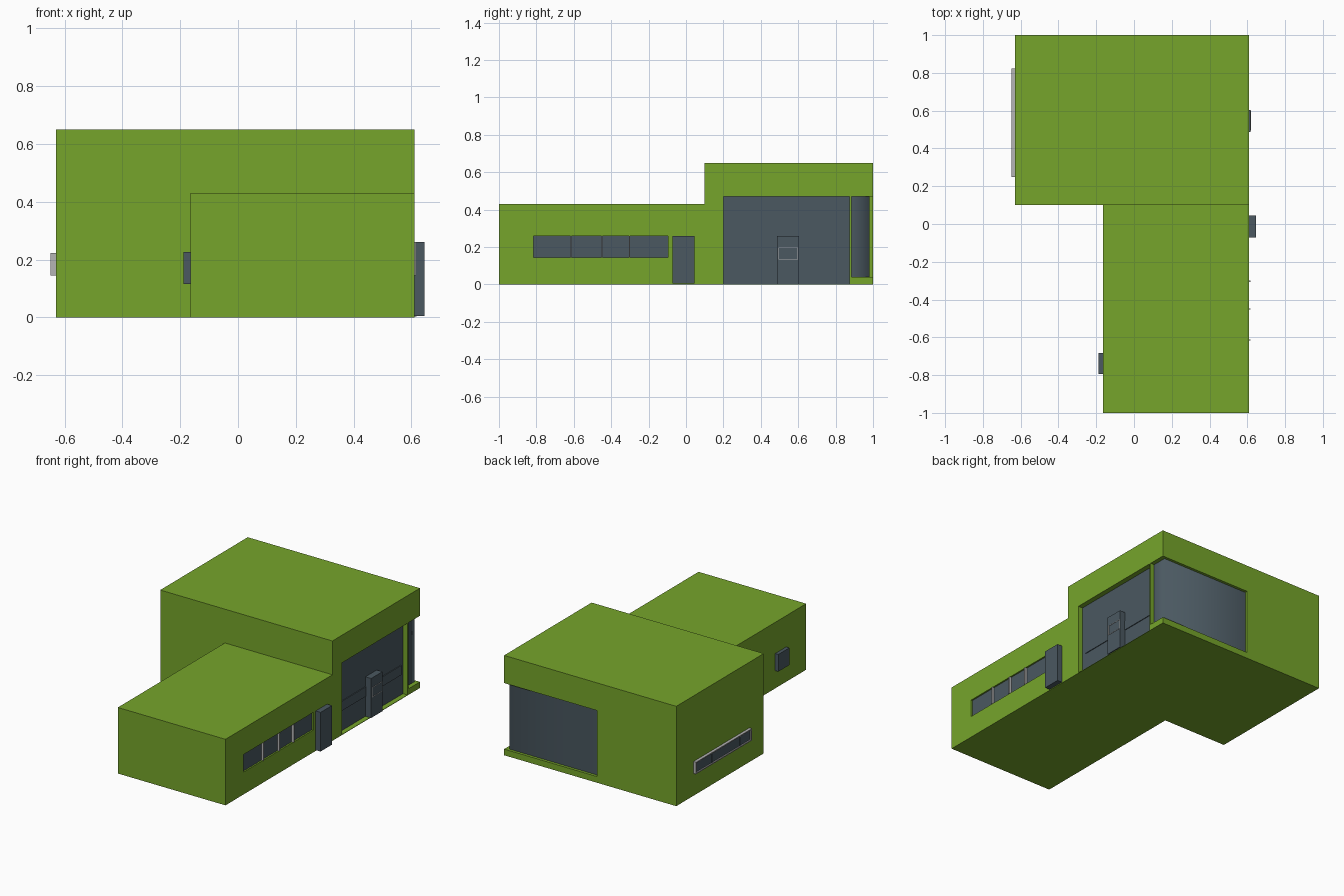
import bpy, bmesh

if "Cube" in bpy.data.objects:
    bpy.data.objects.remove(bpy.data.objects["Cube"])


def material(name, rgb):
    m = bpy.data.materials.new(name)
    m.diffuse_color = (*rgb, 1)
    m.use_nodes = True
    m.node_tree.nodes["Principled BSDF"].inputs["Base Color"].default_value = m.diffuse_color
    return m


GREEN = material("green_wall", (0.182, 0.376, 0.024))
DARK = material("dark_glazing", (0.069, 0.098, 0.119))
LIGHT = material("light_frame", (0.46, 0.46, 0.46))


def prism(name, outline, z, mat):
    """Extrude a counter-clockwise xy outline between two heights."""
    bm = bmesh.new()
    base = bm.faces.new([bm.verts.new((x, y, z[0])) for x, y in outline])
    ext = bmesh.ops.extrude_face_region(bm, geom=[base], use_keep_orig=True)
    top = [v for v in ext["geom"] if isinstance(v, bmesh.types.BMVert)]
    bmesh.ops.translate(bm, verts=top, vec=(0, 0, z[1] - z[0]))
    bmesh.ops.recalc_face_normals(bm, faces=bm.faces)
    me = bpy.data.meshes.new(name)
    bm.to_mesh(me)
    bm.free()
    me.materials.append(mat)
    ob = bpy.data.objects.new(name, me)
    bpy.context.collection.objects.link(ob)
    return ob


def box(name, x, y, z, mat):
    return prism(name, [(x[0], y[0]), (x[1], y[0]), (x[1], y[1]), (x[0], y[1])], z, mat)


def cut(target, cutter):
    mod = target.modifiers.new("opening", "BOOLEAN")
    mod.operation = "DIFFERENCE"
    mod.solver = "EXACT"
    mod.object = cutter
    bpy.context.view_layer.objects.active = target
    bpy.ops.object.modifier_apply(modifier=mod.name)
    bpy.data.objects.remove(cutter)


# Two building volumes
hall = box("hall", (-0.63, 0.61), (0.1, 1.0), (0, 0.65), GREEN)
wing = box("wing", (-0.165, 0.61), (-1.0, 0.1), (0, 0.43), GREEN)

# Recesses: entrance, wrap-around corner window, ribbon window
cut(hall, box("entrance_cutter", (0.575, 0.8), (0.2, 0.873), (0.003, 0.47), GREEN))
corner = [(0.58, 0.885), (0.8, 0.885), (0.8, 1.2), (-0.06, 1.2), (-0.06, 0.98), (0.58, 0.98)]
cut(hall, prism("corner_cutter", corner, (0.04, 0.47), GREEN))
cut(wing, box("ribbon_cutter", (0.595, 0.8), (-0.815, -0.095), (0.145, 0.26), GREEN))

# Entrance glazing, door and thin handrail band outlines
box("entrance_glass", (0.57, 0.577), (0.2, 0.873), (0.003, 0.47), DARK)
box("entrance_door", (0.575, 0.618), (0.487, 0.603), (0.003, 0.26), DARK)
for i, (a, b) in enumerate([(0.235, 0.487), (0.603, 0.85)]):
    box(f"glass_band_{i}", (0.575, 0.582), (a, b), (0.135, 0.197), DARK)
for i, z in enumerate((0.134, 0.195)):
    box(f"door_rail_{i}", (0.616, 0.62), (0.495, 0.6), (z, z + 0.003), LIGHT)
for i, y in enumerate((0.495, 0.597)):
    box(f"door_stile_{i}", (0.616, 0.62), (y, y + 0.003), (0.137, 0.195), LIGHT)

# Corner glass: one smooth-shaded strip bent around the corner
pts = [(0.582, 0.885), (0.582, 0.982), (-0.06, 0.982)]
me = bpy.data.meshes.new("corner_glass")
me.from_pydata([(x, y, z) for x, y in pts for z in (0.04, 0.47)], [],
               [(2 * i, 2 * i + 2, 2 * i + 3, 2 * i + 1) for i in range(2)])
me.materials.append(DARK)
me.polygons.foreach_set("use_smooth", [True, True])
bpy.context.collection.objects.link(bpy.data.objects.new("corner_glass", me))

# Wing ribbon window with mullions
box("ribbon_glass", (0.59, 0.6), (-0.815, -0.095), (0.145, 0.26), DARK)
for i, y in enumerate((-0.614, -0.45, -0.303)):
    box(f"ribbon_mullion_{i}", (0.598, 0.616), (y - 0.003, y + 0.003), (0.145, 0.26), LIGHT)

# Side door and small wall box on the wing
box("side_door", (0.605, 0.645), (-0.072, 0.045), (0.005, 0.26), DARK)
box("wall_box", (-0.188, -0.16), (-0.795, -0.682), (0.115, 0.227), DARK)

# Framed strip window on the left wall
box("strip_glass", (-0.64, -0.625), (0.255, 0.815), (0.15, 0.217), DARK)
for i, z in enumerate((0.145, 0.216)):
    box(f"strip_rail_{i}", (-0.648, -0.625), (0.248, 0.822), (z, z + 0.007), LIGHT)
for i, y in enumerate((0.252, 0.818)):
    box(f"strip_end_{i}", (-0.648, -0.625), (y - 0.004, y + 0.004), (0.152, 0.216), LIGHT)
for i, y in enumerate((0.36, 0.65)):
    box(f"strip_mullion_{i}", (-0.644, -0.625), (y - 0.003, y + 0.003), (0.152, 0.216), DARK)
